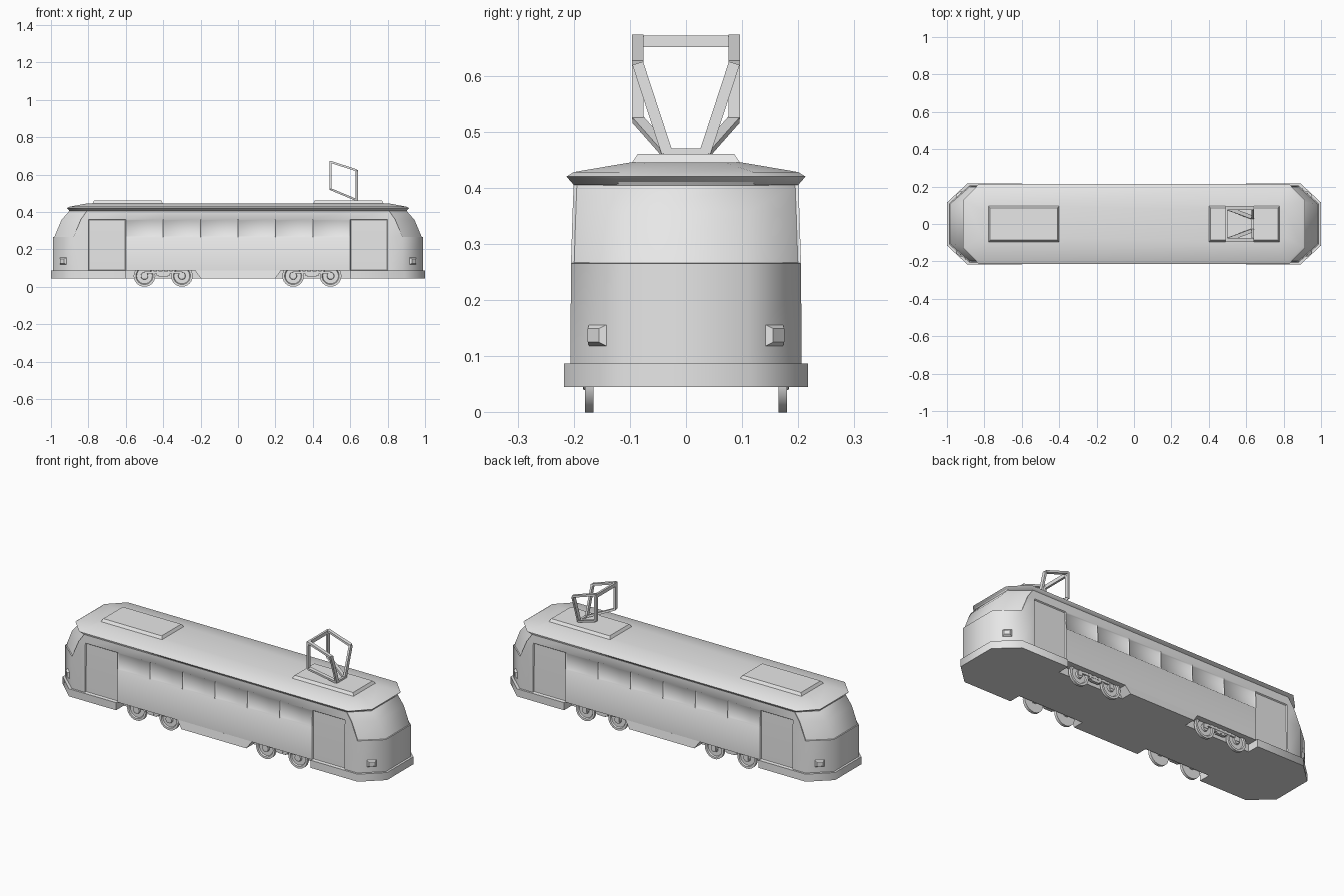
import bpy, bmesh, math
from mathutils import Vector, Matrix

cube = bpy.data.objects.get("Cube")
if cube:
    bpy.data.objects.remove(cube, do_unlink=True)

grey = bpy.data.materials.new("light_grey")
grey.use_nodes = True
grey.diffuse_color = (0.8, 0.8, 0.8, 1)
grey.node_tree.nodes["Principled BSDF"].inputs["Base Color"].default_value = (0.8, 0.8, 0.8, 1)


def finish(name, bm, angle=30):
    bmesh.ops.recalc_face_normals(bm, faces=bm.faces)
    mesh = bpy.data.meshes.new(name)
    bm.to_mesh(mesh)
    bm.free()
    mesh.materials.append(grey)
    ob = bpy.data.objects.new(name, mesh)
    bpy.context.collection.objects.link(ob)
    bpy.ops.object.select_all(action='DESELECT')
    ob.select_set(True)
    bpy.context.view_layer.objects.active = ob
    bpy.ops.object.shade_smooth_by_angle(angle=math.radians(angle))
    return ob


def loft(bm, rings):
    """Join closed rings of points and cap both ends."""
    loops = [[bm.verts.new(p) for p in ring] for ring in rings]
    n = len(loops[0])
    for low, up in zip(loops, loops[1:]):
        for i in range(n):
            j = (i + 1) % n
            bm.faces.new((low[i], low[j], up[j], up[i]))
    bm.faces.new(loops[0][::-1])
    bm.faces.new(loops[-1])


def plan(z, tip, corner, nose, half, stations=()):
    """Eight-sided plan outline, with extra points along the long sides."""
    xs = [-corner, *stations, corner]
    return ([(x, -half, z) for x in xs] + [(tip, -nose, z), (tip, nose, z)]
            + [(x, half, z) for x in reversed(xs)] + [(-tip, nose, z), (-tip, -nose, z)])


def rect(z, x0, x1, half):
    return [(x0, -half, z), (x1, -half, z), (x1, half, z), (x0, half, z)]


def add_bar(bm, p, q, width=0.02, depth=0.011, side=(0, 1, 0)):
    p, q = Vector(p), Vector(q)
    d = (q - p).normalized()
    s = Vector(side)
    s = (s - d * s.dot(d)).normalized()
    m = Matrix((s, d.cross(s), d)).transposed().to_4x4()
    m.translation = (p + q) / 2
    bmesh.ops.create_cube(bm, size=1, matrix=m @ Matrix.Diagonal((width, depth, (q - p).length, 1)))


def add_box(bm, centre, size):
    bmesh.ops.create_cube(bm, size=1, matrix=Matrix.Translation(centre) @ Matrix.Diagonal((*size, 1)))


# Body shell with recessed doors, side windows and wraparound windscreens
stations = [-0.8] + [i / 5 for i in range(-3, 4)] + [0.8]
bm = bmesh.new()
loft(bm, [plan(z, t, c, n, w, stations) for z, t, c, n, w in (
    (0.086, 0.988, 0.88, 0.11, 0.206), (0.265, 0.988, 0.88, 0.11, 0.205),
    (0.36, 0.948, 0.84, 0.115, 0.202), (0.41, 0.905, 0.805, 0.12, 0.2))])
bm.normal_update()
doors, screens, windows = {}, {}, []
for f in bm.faces:
    c, n = f.calc_center_median(), f.normal
    if abs(n.z) > 0.9:
        continue
    if abs(n.y) > 0.95:
        if 0.6 < abs(c.x) < 0.8 and c.z < 0.36:
            doors.setdefault((c.x > 0, c.y > 0), []).append(f)
        elif abs(c.x) < 0.6 and 0.265 < c.z < 0.36:
            windows.append(f)
    elif c.z > 0.265:
        screens.setdefault(c.x > 0, []).append(f)
for group in doors.values():
    bmesh.ops.inset_region(bm, faces=group, thickness=0.004, depth=-0.006, use_even_offset=True)
for group in screens.values():
    bmesh.ops.inset_region(bm, faces=group, thickness=0.003, depth=-0.005, use_even_offset=True)
bmesh.ops.inset_individual(bm, faces=windows, thickness=0.006, depth=-0.006, use_even_offset=True)
finish("body", bm, 50)

# Roof with an overhanging rim
bm = bmesh.new()
loft(bm, [plan(*r) for r in (
    (0.405, 0.9, 0.81, 0.12, 0.2), (0.42, 0.915, 0.83, 0.125, 0.213),
    (0.428, 0.9, 0.82, 0.12, 0.2), (0.445, 0.81, 0.77, 0.07, 0.1))])
finish("roof", bm, 50)

# Raised roof boxes
for name, x in (("roof_box_right", -0.59), ("roof_box_left", 0.59)):
    bm = bmesh.new()
    loft(bm, [rect(0.435, x - 0.195, x + 0.195, 0.103), rect(0.46, x - 0.18, x + 0.18, 0.086)])
    finish(name, bm)

# Floor between the wheels, and skirts around them
bm = bmesh.new()
loft(bm, [rect(z, -0.62, 0.62, 0.15) for z in (0.045, 0.088)])
finish("floor", bm)
bm = bmesh.new()
loft(bm, [rect(0.045, -0.2, 0.2, 0.213), rect(0.088, -0.23, 0.23, 0.206)])
finish("middle_skirt", bm)
for name, s in (("skirt_right", -1), ("skirt_left", 1)):
    bm = bmesh.new()
    outline = [(0.6, -0.217), (0.89, -0.217), (1, -0.115), (1, 0.115), (0.89, 0.217), (0.6, 0.217)]
    loft(bm, [[(s * x, y, z) for x, y in outline] for z in (0.045, 0.087)])
    finish(name, bm, 50)

# Headlights on the angled corners
for sx in (-1, 1):
    for sy in (-1, 1):
        out = Vector((sx * 0.66, sy * 0.75, 0))
        along = Vector((sx * 0.75, -sy * 0.66, 0))
        base = Vector((sx * 0.934, sy * 0.157, 0.137))
        bm = bmesh.new()
        loft(bm, [[base + out * d + along * (u * h) + Vector((0, 0, v * h * 0.8))
                   for u, v in ((-1, -1), (1, -1), (1, 1), (-1, 1))]
                  for d, h in ((-0.005, 0.028), (0.011, 0.015))])
        finish("headlight", bm)

# Wheels with a dished face and hub, and bogie side frames
profile = [(0.058, 0.165), (0.058, 0.18), (0.046, 0.18), (0.042, 0.173),
           (0.02, 0.173), (0.018, 0.183), (0.008, 0.184)]
for bx in (-0.4, 0.395):
    for s in (-1, 1):
        for dx in (-0.1, 0.1):
            bm = bmesh.new()
            loft(bm, [[(bx + dx + r * math.cos(a), s * y, 0.058 + r * math.sin(a))
                       for a in (math.tau * i / 24 for i in range(24))] for r, y in profile])
            finish("wheel", bm)
        bm = bmesh.new()
        add_box(bm, (bx, s * 0.176, 0.076), (0.2, 0.012, 0.012))
        add_box(bm, (bx, s * 0.172, 0.062), (0.05, 0.016, 0.016))
        for dx in (-0.1, 0.1):
            add_box(bm, (bx + dx, s * 0.18, 0.064), (0.026, 0.012, 0.026))
        for dx in (-0.03, 0, 0.03):
            add_box(bm, (bx + dx, s * 0.172, 0.075), (0.014, 0.018, 0.03))
        finish("bogie_frame", bm)

# Axles
for x in (-0.5, -0.3, 0.295, 0.495):
    bm = bmesh.new()
    add_box(bm, (x, 0, 0.06), (0.02, 0.34, 0.02))
    finish("axle", bm)

# Folding current collector
bm = bmesh.new()
for s in (-1, 1):
    foot, knee = (0.635, s * 0.034, 0.463), (0.494, s * 0.086, 0.522)
    top, shoulder = (0.494, s * 0.086, 0.668), (0.635, s * 0.086, 0.622)
    for p, q in ((foot, knee), (knee, top), (top, shoulder), (shoulder, foot)):
        add_bar(bm, p, q)
add_bar(bm, (0.494, -0.095, 0.661), (0.494, 0.095, 0.661), 0.012, 0.02, (1, 0, 0))
add_bar(bm, (0.635, -0.04, 0.464), (0.635, 0.04, 0.464), 0.012, 0.012, (1, 0, 0))
finish("current_collector", bm)
